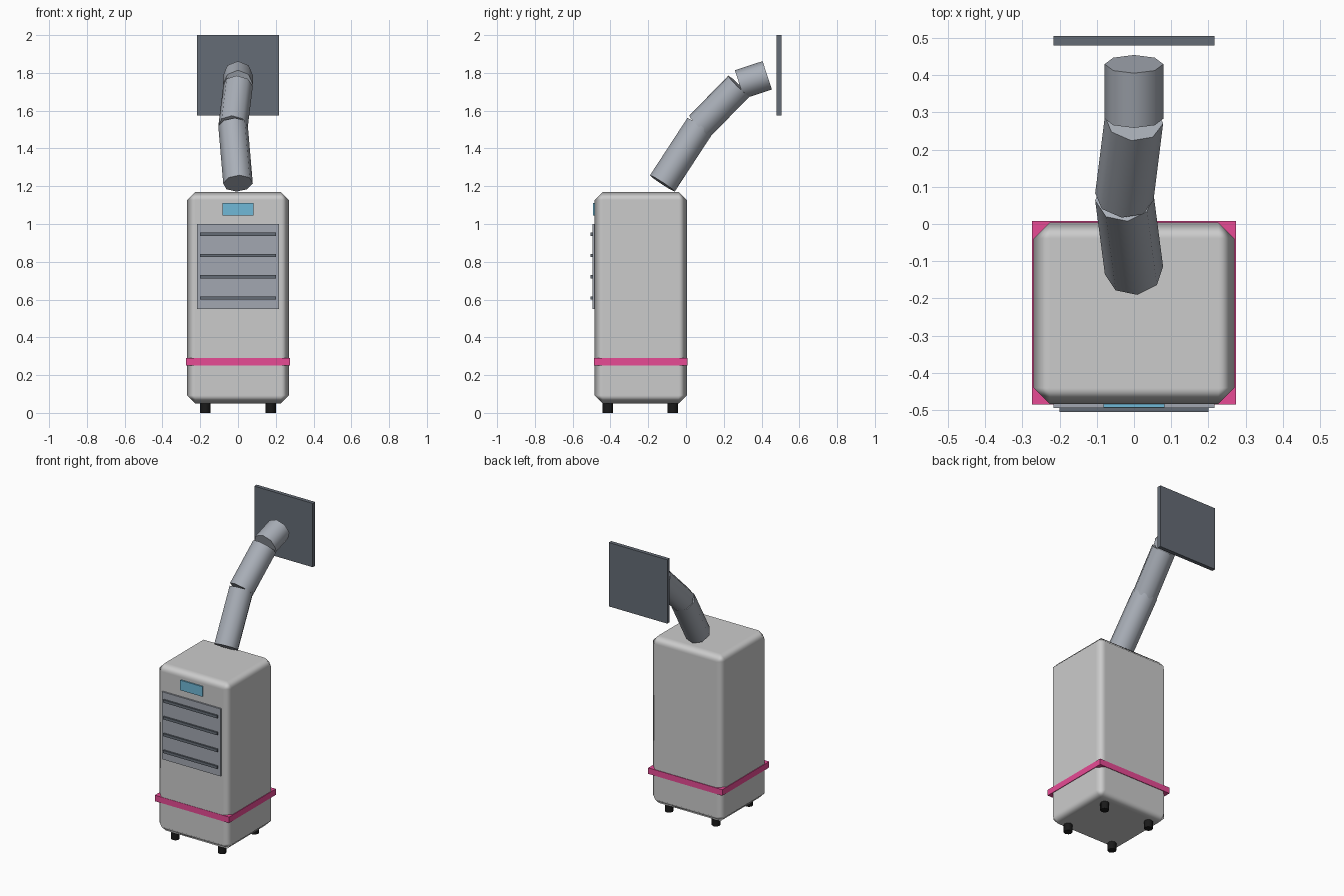
import bpy
import math
from mathutils import Vector

if "Cube" in bpy.data.objects:
    bpy.data.objects.remove(bpy.data.objects["Cube"])


def material(name, color):
    m = bpy.data.materials.new(name)
    m.diffuse_color = (*color, 1)
    m.use_nodes = True
    m.node_tree.nodes["Principled BSDF"].inputs["Base Color"].default_value = m.diffuse_color
    return m


DARK = material("dark_grey", (0.13, 0.15, 0.18))
PANEL = material("panel_grey", (0.36, 0.39, 0.44))
DUCT = material("duct_grey", (0.40, 0.43, 0.48))
PINK = material("pink", (0.80, 0.07, 0.30))
BLUE = material("blue", (0.16, 0.48, 0.68))
BLACK = material("black", (0.01, 0.01, 0.01))


def box(name, lo, hi, mat=None):
    lo, hi = Vector(lo), Vector(hi)
    bpy.ops.mesh.primitive_cube_add(size=1, location=(lo + hi) / 2)
    ob = bpy.context.object
    ob.name = name
    ob.scale = hi - lo
    bpy.ops.object.transform_apply(location=False, rotation=False, scale=True)
    if mat:
        ob.data.materials.append(mat)
    return ob


def tube(name, a, b, radius, mat):
    a, b = Vector(a), Vector(b)
    bpy.ops.mesh.primitive_cylinder_add(vertices=8, radius=radius,
                                        depth=(b - a).length, location=(a + b) / 2)
    ob = bpy.context.object
    ob.name = name
    ob.rotation_euler = (b - a).to_track_quat('Z', 'Y').to_euler()
    ob.data.materials.append(mat)
    bpy.ops.object.shade_smooth_by_angle(angle=math.radians(50))
    return ob


# Cabinet with softened edges
body = box("body", (-0.27, -0.484, 0.05), (0.27, 0.004, 1.17))
bpy.ops.object.shade_smooth()
bevel = body.modifiers.new("bevel", 'BEVEL')
bevel.width = 0.043
bevel.segments = 1
bevel.harden_normals = True

# Coloured band around the base
box("band", (-0.274, -0.486, 0.25), (0.274, 0.008, 0.29), PINK)

# Front grille, slats and display
box("front_grille", (-0.216, -0.495, 0.55), (0.216, -0.478, 1.0), PANEL)
for i in range(4):
    z = 0.608 + i * 0.1125
    box(f"slat_{i + 1}", (-0.2, -0.506, z - 0.009), (0.2, -0.49, z + 0.009), DARK)
box("display", (-0.082, -0.493, 1.045), (0.082, -0.478, 1.112), BLUE)

# Feet
for x in (-0.173, 0.173):
    for y in (-0.414, -0.07):
        tube("foot", (x, y, 0), (x, y, 0.055), 0.027, BLACK)

# Exhaust duct, three straight octagonal sections
path = [(0, -0.125, 1.215), (-0.026, 0.073, 1.518), (0, 0.28, 1.73)]
for i in range(2):
    tube(f"duct_{i + 1}", path[i], path[i + 1], 0.079, DUCT)
tube("duct_3", (0, 0.283, 1.739), (0, 0.43, 1.787), 0.079, DUCT)

# Wall plate
box("wall_plate", (-0.216, 0.48, 1.574), (0.216, 0.506, 2.0), DARK)
